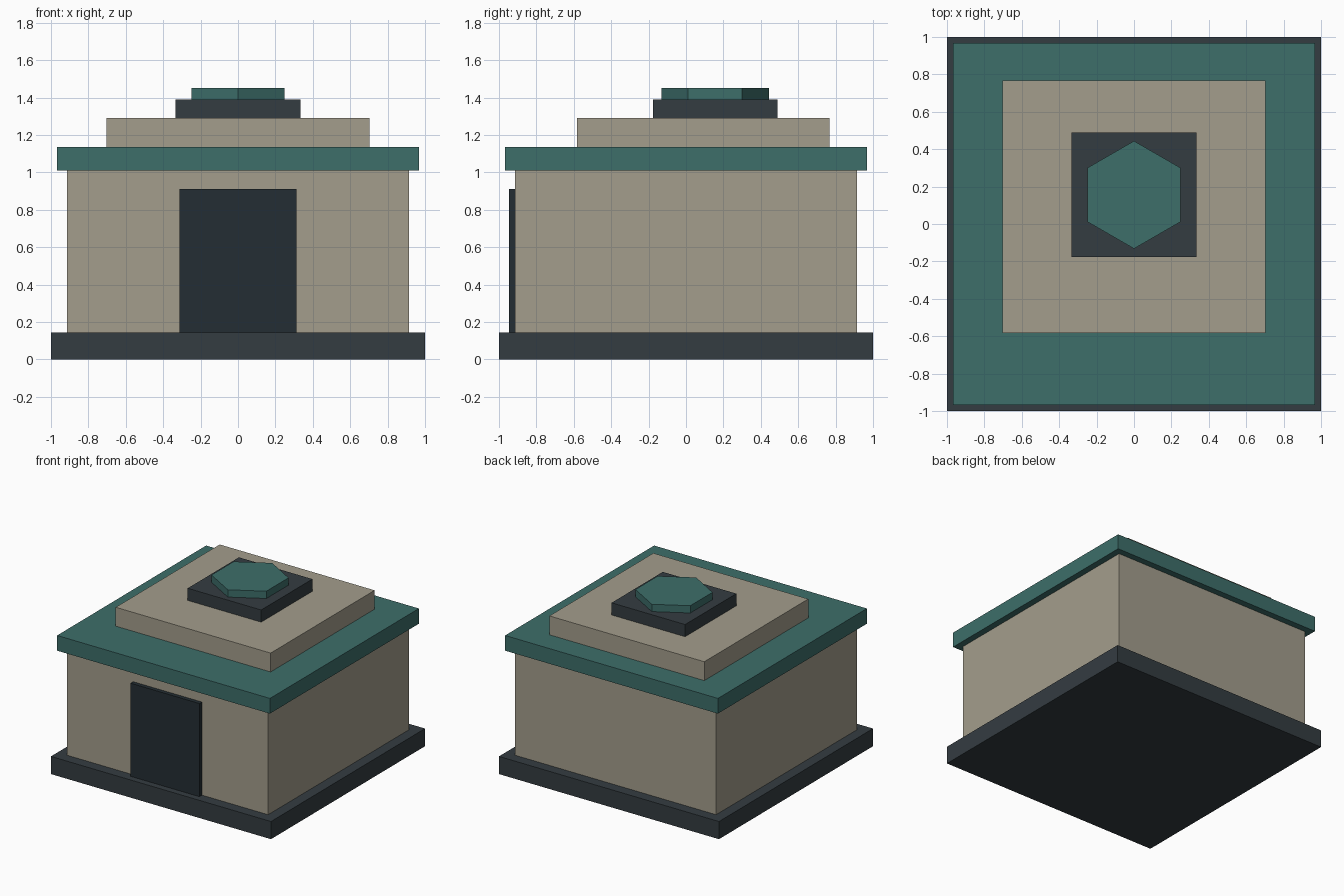
import bpy, bmesh, math
from mathutils import Matrix

if "Cube" in bpy.data.objects:
    bpy.data.objects.remove(bpy.data.objects["Cube"])


def material(name, rgb):
    m = bpy.data.materials.new(name)
    m.diffuse_color = (*rgb, 1)
    m.use_nodes = True
    m.node_tree.nodes["Principled BSDF"].inputs["Base Color"].default_value = m.diffuse_color
    return m


STONE = material("stone", (0.37, 0.34, 0.265))
TEAL = material("teal", (0.047, 0.156, 0.144))
SLATE = material("slate", (0.034, 0.045, 0.053))
DARK = material("dark", (0.017, 0.027, 0.033))


def finish(name, bm, mat):
    mesh = bpy.data.meshes.new(name)
    bm.to_mesh(mesh)
    bm.free()
    mesh.materials.append(mat)
    ob = bpy.data.objects.new(name, mesh)
    bpy.context.collection.objects.link(ob)


def box(name, half_x, y0, y1, z0, z1, mat):
    bm = bmesh.new()
    place = Matrix.Translation((0, (y0 + y1) / 2, (z0 + z1) / 2))
    size = Matrix.Diagonal((2 * half_x, y1 - y0, z1 - z0, 1))
    bmesh.ops.create_cube(bm, size=1, matrix=place @ size)
    finish(name, bm, mat)


# Plinth, walls and front door
box("plinth", 1.0, -1.0, 1.0, 0, 0.145, SLATE)
box("walls", 0.914, -0.914, 0.914, 0.145, 1.01, STONE)
box("door", 0.313, -0.947, -0.914, 0.145, 0.91, DARK)

# Stepped roof, upper tiers set towards the back
box("roof_slab", 0.967, -0.967, 0.967, 1.01, 1.135, TEAL)
box("upper_tier", 0.704, -0.582, 0.768, 1.135, 1.29, STONE)
box("cap_block", 0.334, -0.176, 0.489, 1.29, 1.39, SLATE)

# Hexagonal lid with corners pointing front and back
bm = bmesh.new()
place = Matrix.Translation((0, 0.156, 1.42))
# create_cone puts its first vertex on the y axis
bmesh.ops.create_cone(bm, cap_ends=True, segments=6, radius1=0.288,
                      radius2=0.288, depth=0.06, matrix=place)
top = max(bm.verts, key=lambda v: v.co.y)
if abs(top.co.x) > 0.01:
    bmesh.ops.rotate(bm, verts=bm.verts, cent=(0, 0.156, 0),
                     matrix=Matrix.Rotation(math.pi / 6, 3, 'Z'))
finish("hex_lid", bm, TEAL)
